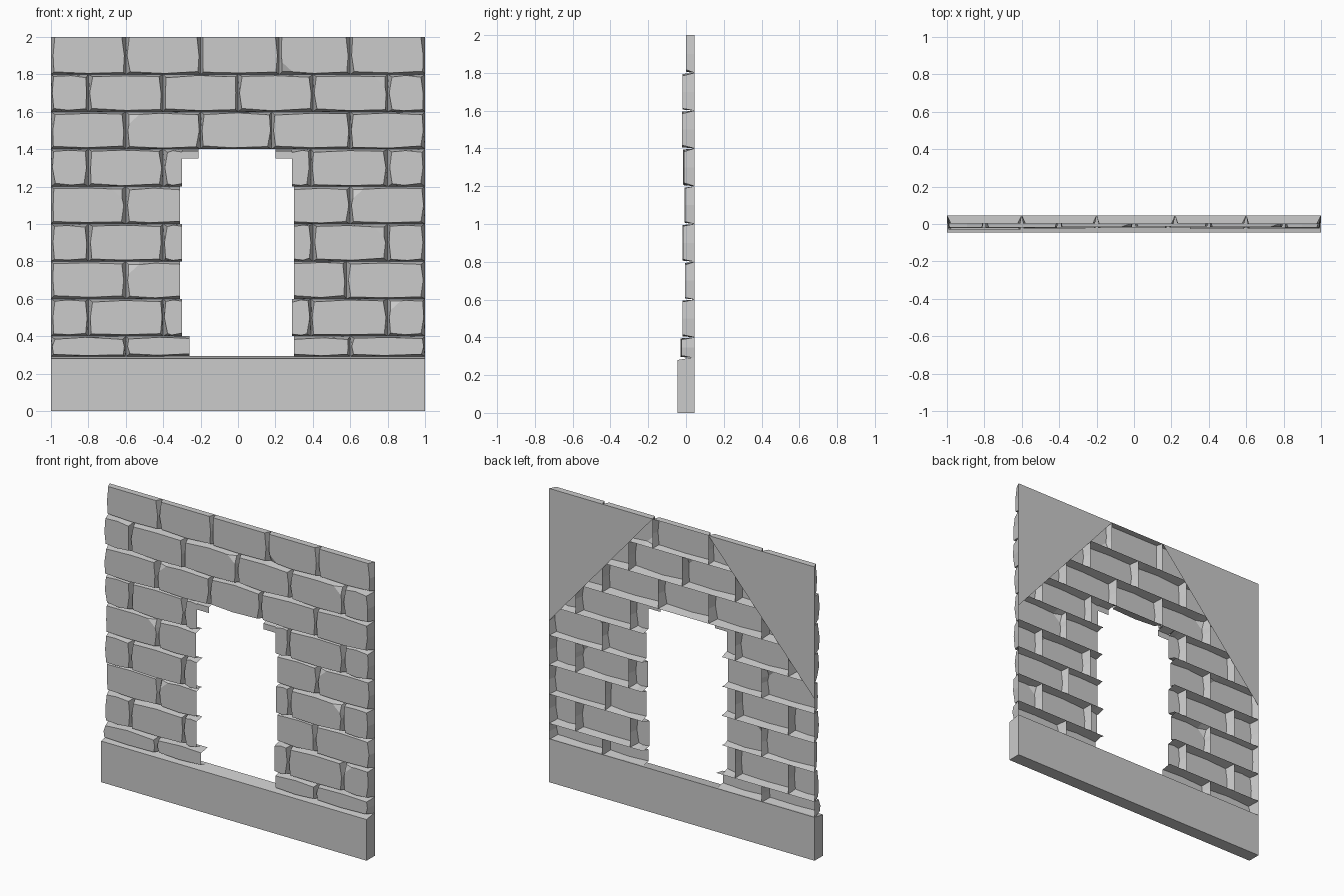
import bpy, bmesh, random
from mathutils import Vector

random.seed(4)
if "Cube" in bpy.data.objects:
    bpy.data.objects.remove(bpy.data.objects["Cube"], do_unlink=True)

BACK = 0.045

stone = bpy.data.materials.new("grey stone")
stone.use_nodes = True
grey = (0.6, 0.6, 0.6, 1)
stone.diffuse_color = grey
stone.node_tree.nodes["Principled BSDF"].inputs["Base Color"].default_value = grey


def finish(name, bm):
    mesh = bpy.data.meshes.new(name)
    bm.to_mesh(mesh)
    bm.free()
    mesh.materials.append(stone)
    obj = bpy.data.objects.new(name, mesh)
    bpy.context.collection.objects.link(obj)
    return obj


def add_brick(bm, x0, x1, z0, z1, front, open_side="", chip=""):
    """Hollow tapered brick: worn front outline, sides running back to the joint."""
    def gap(a, b):
        return random.uniform(a, b)
    left = lambda a, b: x0 if open_side == "left" else x0 + gap(a, b)
    right = lambda a, b: x1 if open_side == "right" else x1 - gap(a, b)
    bottom = lambda a, b: z0 + gap(a, b)
    top = lambda a, b: z1 - (0 if z1 > 1.99 else gap(a, b))
    xm, zm = (x0 + x1) / 2, (z0 + z1) / 2

    corners = {
        "bl": (left(.012, .024), bottom(.01, .018), x0, z0),
        "br": (right(.012, .024), bottom(.01, .018), x1, z0),
        "tr": (right(.012, .024), top(.01, .018), x1, z1),
        "tl": (left(.012, .024), top(.01, .018), x0, z1),
    }
    mids = {
        "bl": (xm + gap(-.05, .05) * (x1 - x0), bottom(.005, .009), None, z0),
        "br": (right(.006, .012), zm, x1, zm),
        "tr": (xm + gap(-.05, .05) * (x1 - x0), top(.005, .009), None, z1),
        "tl": (left(.006, .012), zm, x0, zm),
    }

    # ring entries: front x, z, back x, z, depth, on front face
    ring = []
    for key in ("bl", "br", "tr", "tl"):
        cx, cz, bx, bz = corners[key]
        if key == chip:
            sx = 1 if key[1] == "l" else -1
            sz = 1 if key[0] == "b" else -1
            along = (cx + sx * .055, cz, cx + sx * .055, bz, front, True)
            upright = (cx, cz + sz * .05, bx, cz + sz * .05, front, True)
            tip = (cx, cz, bx, bz, front + .02, False)
            order = [upright, tip, along] if key in ("bl", "tr") else [along, tip, upright]
            ring += order
        else:
            ring.append((cx, cz, bx, bz, front, True))
        mx, mz, bx, bz = mids[key]
        ring.append((mx, mz, mx if bx is None else bx, bz, front, True))

    fv = [bm.verts.new((p[0], p[4], p[1])) for p in ring]
    bv = [bm.verts.new((p[2], BACK, p[3])) for p in ring]
    bm.faces.new([v for v, p in zip(fv, ring) if p[5]])
    n = len(ring)
    skip = {"left": x0, "right": x1}.get(open_side)
    for i in range(n):
        j = (i + 1) % n
        if not ring[i][5]:
            bm.faces.new((fv[i - 1], fv[i], fv[j]))
        if skip is not None and ring[i][2] == skip and ring[j][2] == skip:
            continue
        bm.faces.new((bv[i], bv[j], fv[j], fv[i]))


# Courses: bottom, top, front depth, joint runs, chipped bricks by left joint
courses = [
    (.29, .4, -.03, [(-1, -.6, -.26), (.3, .6, 1)], {}),
    (.4, .6, -.02, [(-1, -.8, -.4, -.3), (.29, .39, .8, 1)], {.8: "tl"}),
    (.6, .8, -.005, [(-1, -.6, -.31), (.3, .58, 1)], {-.6: "tl"}),
    (.8, 1, -.02, [(-1, -.8, -.4, -.3), (.3, .4, .8, 1)], {.4: "tr"}),
    (1, 1.2, -.01, [(-1, -.6, -.31), (.3, .6, 1)], {.6: "tl", -1: "tr"}),
    (1.2, 1.4, -.015, [(-1, -.8, -.4, -.3), (.29, .39, .8, 1)], {}),
    (1.4, 1.6, -.025, [(-1, -.6, -.2, .18, .6, 1)], {-.6: "tl"}),
    (1.6, 1.8, -.02, [(-1, -.8, -.4, 0, .4, .8, 1)], {-.4: "tr", .4: "tr"}),
    (1.8, 2, 0, [(-1, -.6, -.2, .22, .6, 1)], {.22: "bl"}),
]
for number, (z0, z1, front, runs, chips) in enumerate(courses, 1):
    bm = bmesh.new()
    for run in runs:
        for a, b in zip(run, run[1:]):
            side = ""
            if len(runs) > 1:
                side = "right" if -.35 < b < 0 else "left" if 0 < a < .35 else ""
            add_brick(bm, a, b, z0, z1, front + random.uniform(0, .006), side, chips.get(a, ""))
    finish(f"brick_course_{number}", bm)

# Stepped remnants in the upper corners of the opening
for name, inner, outer in (("left", .2, .29), ("right", -.21, -.3)):
    bm = bmesh.new()
    x0, x1 = sorted((inner, outer))
    rows = [[bm.verts.new((x, y, z)) for x in (x0, x1)]
            for y, z in ((-.013, 1.35), (-.013, 1.39), (BACK, 1.4))]
    for low, high in zip(rows, rows[1:]):
        bm.faces.new((low[0], low[1], high[1], high[0]))
    finish(f"{name}_opening_step", bm)

# Plain plinth with its top rising slightly to the back
bm = bmesh.new()
bmesh.ops.create_cube(bm, size=1)
for v in bm.verts:
    height = 0 if v.co.z < 0 else .28 if v.co.y < 0 else .295
    v.co = Vector((v.co.x * 2, v.co.y * 2 * BACK, height))
finish("plinth", bm)

# Triangular backing sheets behind the upper corners
for name, s, reach in (("left", 1, .22), ("right", -1, .2)):
    bm = bmesh.new()
    pts = [(s, 1.1), (s * reach, 2), (s, 2)]
    face = bm.faces.new([bm.verts.new((x, BACK, z)) for x, z in pts])
    face.normal_update()
    if face.normal.y < 0:
        face.normal_flip()
    finish(f"{name}_corner_backing", bm)
